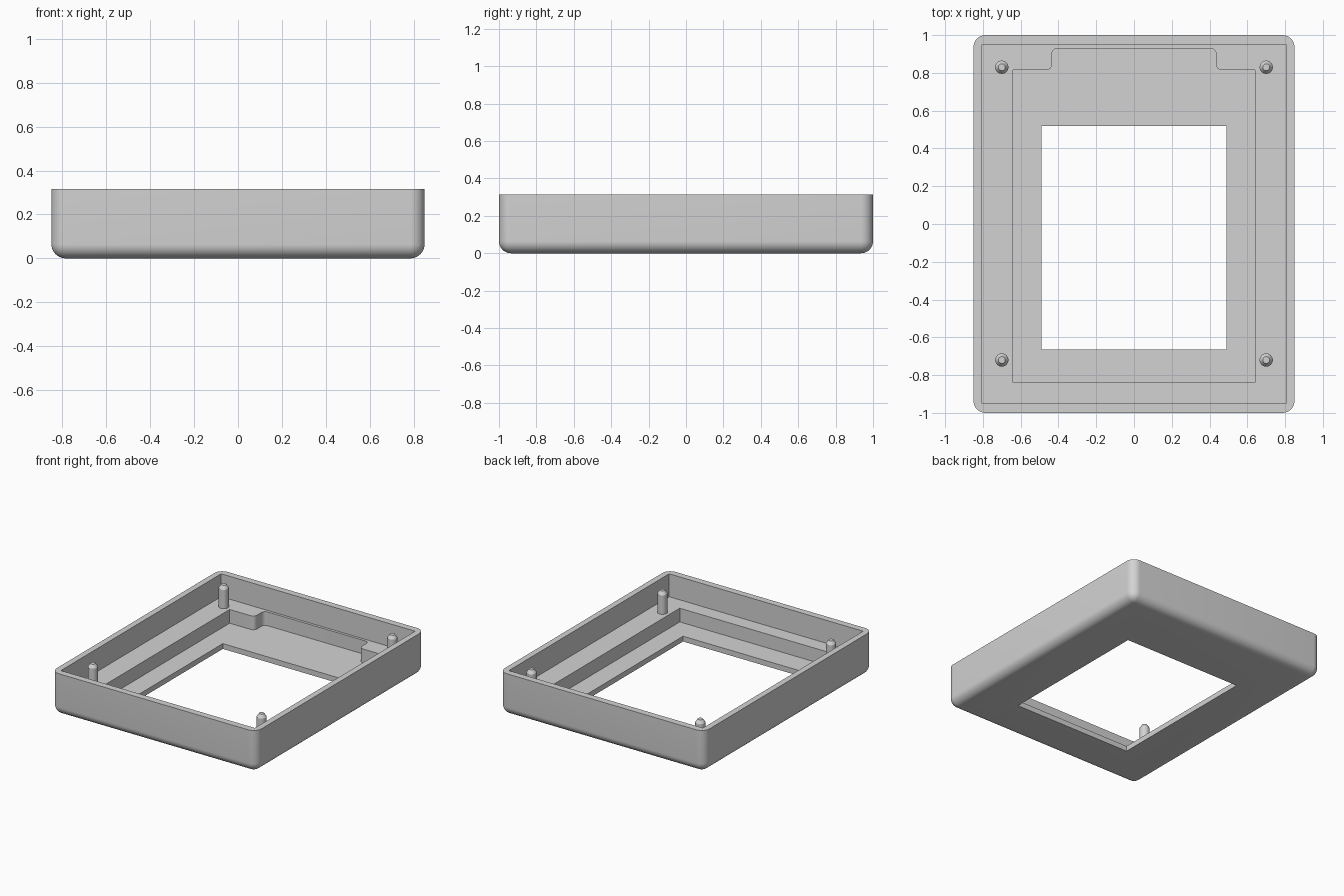
import bpy, bmesh, math

if "Cube" in bpy.data.objects:
    bpy.data.objects.remove(bpy.data.objects["Cube"])

HEIGHT, LEDGE, FLOOR = 0.315, 0.143, 0.04

grey = bpy.data.materials.new("matte grey")
grey.diffuse_color = (0.65, 0.65, 0.65, 1)
grey.use_nodes = True
grey.node_tree.nodes["Principled BSDF"].inputs["Base Color"].default_value = grey.diffuse_color


def make_object(name, bm):
    bmesh.ops.recalc_face_normals(bm, faces=bm.faces[:])
    mesh = bpy.data.meshes.new(name)
    bm.to_mesh(mesh)
    bm.free()
    mesh.materials.append(grey)
    obj = bpy.data.objects.new(name, mesh)
    bpy.context.collection.objects.link(obj)
    return obj


def activate(obj):
    bpy.ops.object.select_all(action='DESELECT')
    obj.select_set(True)
    bpy.context.view_layer.objects.active = obj


def prism(name, outline, z0, z1):
    bm = bmesh.new()
    face = bm.faces.new([bm.verts.new((x, y, z0)) for x, y in outline])
    top = bmesh.ops.extrude_face_region(bm, geom=[face])["geom"]
    for v in top:
        if isinstance(v, bmesh.types.BMVert):
            v.co.z = z1
    return make_object(name, bm)


def rect(x, y0, y1):
    return [(-x, y0), (x, y0), (x, y1), (-x, y1)]


def arc(cx, cy, r, a0, a1, n=8):
    angles = [math.radians(a0 + (a1 - a0) * i / n) for i in range(n + 1)]
    return [(cx + r * math.cos(a), cy + r * math.sin(a)) for a in angles]


# Tray body: box with rounded uprights and rounded bottom, sharp top rim
bm = bmesh.new()
bmesh.ops.create_cube(bm, size=1)
for v in bm.verts:
    v.co = (v.co.x * 1.7, v.co.y * 2, (v.co.z + 0.5) * HEIGHT)
edges = [e for e in bm.edges if min(v.co.z for v in e.verts) < 0.01]
bmesh.ops.bevel(bm, geom=edges, offset=0.065, segments=10, profile=0.5,
                affect='EDGES')
tray = make_object("tray_body", bm)

# Screen pocket outline with a rounded notch at the back
r = 0.03
right_side = ([(0.64, -0.84), (0.64, 0.815)]
              + arc(0.435 + r, 0.815 + r, r, 270, 180)
              + arc(0.435 - r, 0.93 - r, r, 0, 90))
pocket = right_side + [(-x, y) for x, y in reversed(right_side)]

# Cut the cavity, the pocket and the window out of the body
cutters = [
    prism("cavity_cutter", rect(0.805, -0.95, 0.95), LEDGE, 0.5),
    prism("pocket_cutter", pocket, FLOOR, 0.55),
    prism("window_cutter", rect(0.49, -0.665, 0.52), -0.1, 0.6),
]
for cutter in cutters:
    cutter.hide_render = True
    activate(tray)
    mod = tray.modifiers.new("cut", 'BOOLEAN')
    mod.operation = 'DIFFERENCE'
    mod.solver = 'EXACT'
    mod.object = cutter
    bpy.ops.object.modifier_apply(modifier=mod.name)
    bpy.data.objects.remove(cutter)
activate(tray)
bpy.ops.object.shade_smooth_by_angle(angle=math.radians(30))


# Locating pins with tapered tips
def pin(name, x, y, sides=32):
    bm = bmesh.new()
    rings = []
    for radius, z in [(0.035, LEDGE), (0.035, 0.285), (0.018, 0.31)]:
        rings.append([bm.verts.new((x + px, y + py, z)) for px, py in
                      arc(0, 0, radius, 0, 360, sides)[:-1]])
    for low, high in zip(rings, rings[1:]):
        for i in range(sides):
            j = (i + 1) % sides
            bm.faces.new((low[i], low[j], high[j], high[i]))
    bm.faces.new(rings[0][::-1])
    bm.faces.new(rings[-1])
    activate(make_object(name, bm))
    bpy.ops.object.shade_smooth_by_angle(angle=math.radians(30))


for side, sx in (("left", -1), ("right", 1)):
    for end, y in (("front", -0.72), ("back", 0.83)):
        pin(f"{end}_{side}_pin", sx * 0.7, y)
